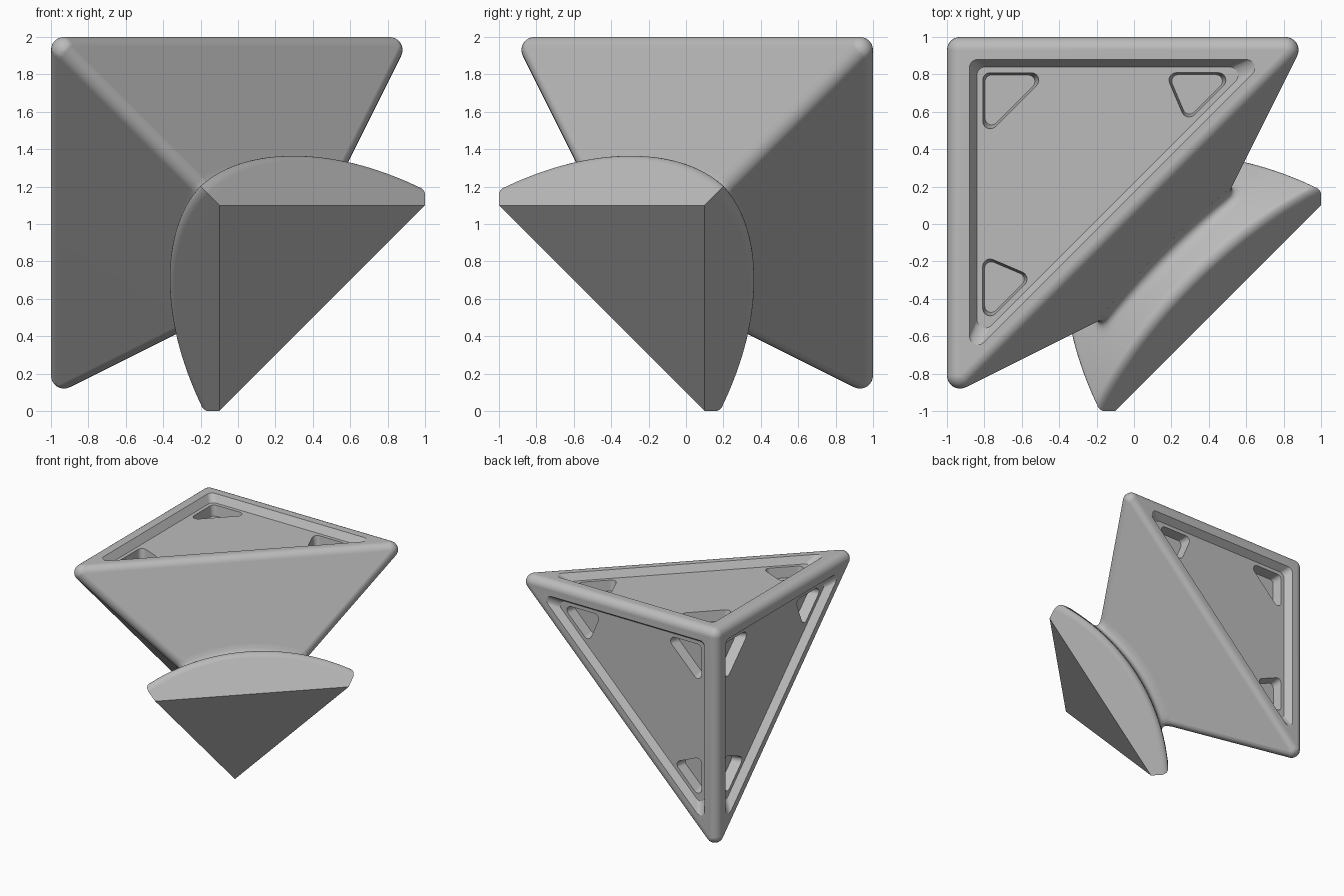
import bpy, bmesh, math
from mathutils import Vector

if "Cube" in bpy.data.objects:
    bpy.data.objects.remove(bpy.data.objects["Cube"])

R3 = math.sqrt(3)


def world(u, v, w):
    """Distances from the three outer faces -> scene position."""
    return Vector((u - 1, 1 - v, 2 - w))


def make(name, bm, mat):
    bmesh.ops.recalc_face_normals(bm, faces=bm.faces)
    mesh = bpy.data.meshes.new(name)
    bm.to_mesh(mesh)
    bm.free()
    obj = bpy.data.objects.new(name, mesh)
    bpy.context.collection.objects.link(obj)
    mesh.materials.append(mat)
    return obj


def rounded(pts, r, n=6):
    """Round the corners of a 2D polygon."""
    out = []
    for i, p in enumerate(pts):
        p = Vector(p)
        a = (Vector(pts[i - 1]) - p).normalized()
        b = (Vector(pts[(i + 1) % len(pts)]) - p).normalized()
        half = a.angle(b) / 2
        c = p + (a + b).normalized() * (r / math.sin(half))
        s = p + a * (r / math.tan(half)) - c
        e = p + b * (r / math.tan(half)) - c
        total = s.angle(e)
        for k in range(n + 1):
            t = k / n
            out.append(c + (s * math.sin((1 - t) * total) + e * math.sin(t * total)) / math.sin(total))
    return out


def prism(bm, top, w0, bottom, w1, turn):
    """Tapered prism sunk into one of the three outer faces."""
    def put(p, w):
        q = [p[0], p[1], w]
        return world(*(q[-turn:] + q[:-turn]))
    a = [bm.verts.new(put(p, w0)) for p in top]
    b = [bm.verts.new(put(p, w1)) for p in bottom]
    bm.faces.new(a)
    bm.faces.new(b)
    for i in range(len(a)):
        j = (i + 1) % len(a)
        bm.faces.new((a[i], a[j], b[j], b[i]))


def scaled(pts, k):
    c = sum((Vector(p) for p in pts), Vector((0, 0))) / len(pts)
    return [c + (Vector(p) - c) * k for p in pts]


def corner_triangle(a, s):
    return [(a, a), (s - a, a), (a, s - a)]


def finish(obj, angle):
    bpy.ops.object.select_all(action='DESELECT')
    obj.select_set(True)
    bpy.context.view_layer.objects.active = obj
    bpy.ops.object.shade_smooth_by_angle(angle=math.radians(angle))
    wn = obj.modifiers.new("weighted_normals", 'WEIGHTED_NORMAL')
    wn.keep_sharp = True


grey = bpy.data.materials.new("mid grey")
grey.diffuse_color = (0.5, 0.5, 0.5, 1)
grey.use_nodes = True
grey.node_tree.nodes["Principled BSDF"].inputs["Base Color"].default_value = grey.diffuse_color

# Rounded corner body: hull of spheres at the inset corners
r = 0.07
tips = [Vector((1.81, r, r)), Vector((r, 1.81, r)), Vector((r, r, 1.81))]
apex = Vector((1.23, 1.23, 1.23))
bm = bmesh.new()
for p in [Vector((r, r, r))] + tips + [t.lerp(apex, 0.9) for t in tips]:
    ball = bmesh.ops.create_uvsphere(bm, u_segments=24, v_segments=12, radius=r)
    bmesh.ops.translate(bm, verts=ball['verts'], vec=world(*p))
bmesh.ops.delete(bm, geom=list(bm.faces), context='FACES_ONLY')
bmesh.ops.delete(bm, geom=list(bm.edges), context='EDGES_FACES')
hull = bmesh.ops.convex_hull(bm, input=list(bm.verts))
inner = [v for v in bm.verts if not v.link_faces]
bmesh.ops.delete(bm, geom=inner, context='VERTS')
bmesh.ops.dissolve_limit(bm, angle_limit=math.radians(0.5), verts=list(bm.verts), edges=list(bm.edges))
body = make("body", bm, grey)

# Sunk panel and three pockets on each outer face
recess, pockets = bmesh.new(), bmesh.new()
far = [(1.165, 0.19), (1.55, 0.19), (1.28, 0.46)]
shapes = [corner_triangle(0.19, 0.74), far, [(v, u) for u, v in far]]
for turn in range(3):
    prism(recess, rounded(corner_triangle(0.10, 1.855), 0.045), -0.03,
          rounded(corner_triangle(0.16, 1.78), 0.045), 0.06, turn)
    for s in shapes:
        outline = rounded(s, 0.04)
        prism(pockets, outline, 0.05, scaled(outline, 0.88), 0.15, turn)
for name, cut in (("panel_cutter", recess), ("pocket_cutter", pockets)):
    cutter = make(name, cut, grey)
    cutter.hide_render = True
    mod = body.modifiers.new(name, 'BOOLEAN')
    mod.operation, mod.solver, mod.object = 'DIFFERENCE', 'EXACT', cutter
    bpy.context.view_layer.objects.active = body
    bpy.ops.object.modifier_apply(modifier=name)
    bpy.data.objects.remove(cutter)
finish(body, 28)

# Foot: slice of a ball with a flat base, flowing into the body
BALL, BASE, CORE = 1.70, 1.27, 2 * R3


def stem(phi, h):
    """Radius of the rounded three-sided stem."""
    flat = (1.95 - R3 / 2 * (CORE - h)) / math.sqrt(1.5)
    rc = 0.05
    if flat * math.tan(phi) <= (flat - rc) * R3:
        return flat / math.cos(phi)
    d, psi = 2 * (flat - rc), math.radians(60) - phi
    return d * math.cos(psi) + math.sqrt(max(0, rc**2 - (d * math.sin(psi))**2))


def bend(a, c, b, n=7):
    return [a * (1 - t)**2 + c * 2 * t * (1 - t) + b * t * t for t in (i / n for i in range(n + 1))]


def on_ball(angle):
    return Vector((BALL * math.sin(angle), BALL * math.cos(angle)))


def foot_profile(phi):
    lo, hi = 1.4, 1.9                      # where the stem meets the ball
    for _ in range(40):
        h = (lo + hi) / 2
        if math.hypot(stem(phi, h), h) > BALL:
            hi = h
        else:
            lo = h
    c1 = Vector((stem(phi, h), h))
    up = (Vector((stem(phi, h + 0.1), h + 0.1)) - c1).normalized()
    a1 = math.atan2(c1.x, c1.y)
    a2 = math.atan(0.35355 / math.cos(phi))
    c2 = on_ball(a2)
    s1, s2 = a1 + 0.11 / BALL, a2 - 0.06 / BALL
    pts = bend(c1 + up * 0.11, c1, on_ball(s1))
    pts += [on_ball(s1 + (s2 - s1) * i / 5) for i in range(1, 5)]
    for i in range(8):                     # rounded rim
        t = math.pi / 2 * i / 7
        out, side = c2.normalized(), Vector((c2.y, -c2.x)).normalized()
        pts.append(c2 - (out + side) * 0.06 + (out * math.cos(t) + side * math.sin(t)) * 0.06)
    pts.append(Vector((BASE * math.tan(a2), BASE)))
    return pts


axis = Vector((1, 1, 1)) / R3
e1 = Vector((1, 1, -2)) / math.sqrt(6)
e2 = axis.cross(e1)
bm = bmesh.new()
rings = []
for k in range(120):
    phi = math.radians(k * 3)
    fold = math.radians(abs((k * 3 + 60) % 120 - 60))
    ray = e1 * math.cos(phi) + e2 * math.sin(phi)
    rings.append([bm.verts.new(world(*(axis * (CORE - p.y) + ray * p.x))) for p in foot_profile(fold)])
for k, ring in enumerate(rings):
    nxt = rings[(k + 1) % len(rings)]
    for i in range(len(ring) - 1):
        bm.faces.new((ring[i], ring[i + 1], nxt[i + 1], nxt[i]))
bm.faces.new([ring[-1] for ring in rings])
top = bm.verts.new(world(*(axis * 1.8)))
for k, ring in enumerate(rings):
    bm.faces.new((ring[0], rings[(k + 1) % len(rings)][0], top))
foot = make("foot", bm, grey)
finish(foot, 35)
